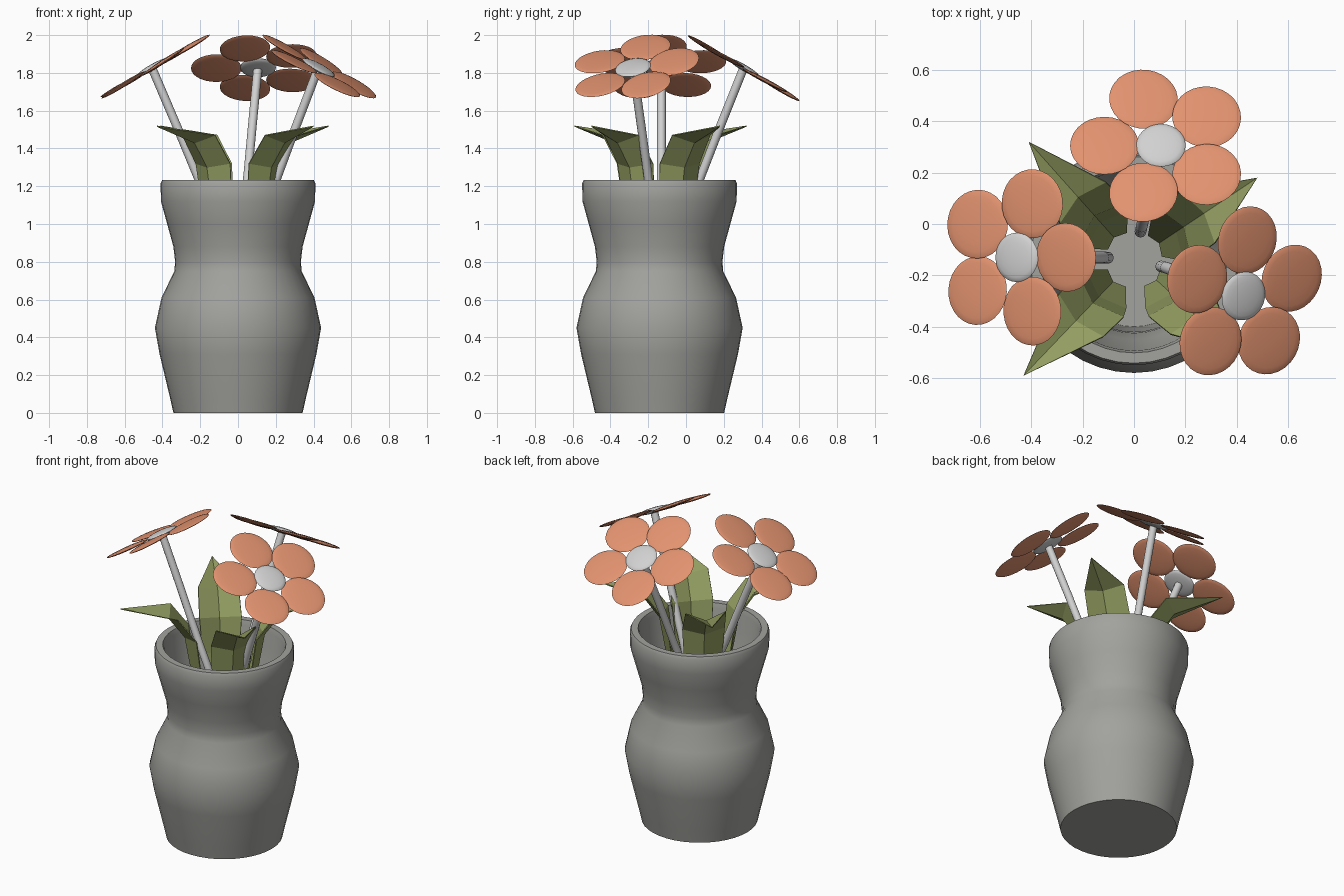
import bpy, bmesh, math
from mathutils import Vector, Matrix

if "Cube" in bpy.data.objects:
    bpy.data.objects.remove(bpy.data.objects["Cube"])

CY = -0.14  # vase axis in y


def material(name, rgb):
    m = bpy.data.materials.new(name)
    m.diffuse_color = (*rgb, 1)
    m.use_nodes = True
    m.node_tree.nodes["Principled BSDF"].inputs["Base Color"].default_value = m.diffuse_color
    return m


grey = material("vase grey", (0.36, 0.36, 0.34))
pale = material("pale grey", (0.64, 0.64, 0.64))
orange = material("petal orange", (0.76, 0.29, 0.16))
green = material("leaf green", (0.29, 0.34, 0.12))


def finish(name, bm, mat, angle=None):
    bmesh.ops.recalc_face_normals(bm, faces=bm.faces)
    me = bpy.data.meshes.new(name)
    bm.to_mesh(me)
    bm.free()
    ob = bpy.data.objects.new(name, me)
    bpy.context.collection.objects.link(ob)
    me.materials.append(mat)
    if angle:
        bpy.ops.object.select_all(action='DESELECT')
        ob.select_set(True)
        bpy.context.view_layer.objects.active = ob
        bpy.ops.object.shade_smooth_by_angle(angle=math.radians(angle))
    return ob


# Vase: outer wall, rim, then inner wall down to the floor
profile = [(0, 0), (0.342, 0), (0.36, 0.08), (0.415, 0.31), (0.44, 0.45),
           (0.405, 0.61), (0.337, 0.75), (0.333, 0.80), (0.342, 0.88),
           (0.375, 1.00), (0.408, 1.12), (0.41, 1.215), (0.402, 1.232),
           (0.362, 1.232), (0.353, 1.20), (0.347, 1.10), (0.31, 0.97),
           (0.285, 0.84), (0.28, 0.76), (0.275, 0.4), (0.26, 0.05), (0, 0.05)]
bm = bmesh.new()
verts = [bm.verts.new((r, 0, z)) for r, z in profile]
edges = [bm.edges.new(p) for p in zip(verts, verts[1:])]
bmesh.ops.spin(bm, geom=verts + edges, cent=(0, 0, 0), axis=(0, 0, 1),
               angle=math.tau, steps=40, use_duplicate=False)
bmesh.ops.remove_doubles(bm, verts=bm.verts, dist=0.0005)
bmesh.ops.translate(bm, verts=bm.verts, vec=(0, CY, 0))
finish("vase", bm, grey, 50)


def disc(bm, frame, x, y, z, radius, thick, tilt=0):
    # flattened sphere lying in the flower plane
    m = (frame @ Matrix.Translation((x, y, z)) @ Matrix.Rotation(tilt, 4, 'X')
         @ Matrix.Diagonal((radius, radius, thick, 1)))
    bmesh.ops.create_uvsphere(bm, u_segments=28, v_segments=10, radius=1, matrix=m)


def flower(name, centre, azimuth, phase, foot):
    # local x runs downhill along the azimuth, head tilted by 30 degrees
    frame = (Matrix.Translation(centre)
             @ Matrix.Rotation(math.radians(azimuth), 4, 'Z')
             @ Matrix.Rotation(math.radians(30), 4, 'Y'))
    bm = bmesh.new()
    for k in range(5):
        a = math.radians(phase + 72 * k)
        spin = frame @ Matrix.Rotation(a, 4, 'Z')
        disc(bm, spin, 0.22, 0, 0, 0.134, 0.011, math.radians(3))
    finish(name + "_petals", bm, orange, 60)
    bm = bmesh.new()
    disc(bm, frame, 0, 0, 0.003, 0.096, 0.017)
    finish(name + "_centre", bm, pale, 60)

    # Stem: upright in the vase, then leaning out to the head
    head = Vector(centre)
    base = Vector((foot[0], foot[1], 1.04))
    mid = base.lerp(head, 0.22) + Vector((0, 0, -0.01))
    low = Vector((foot[0] * 0.85, CY + (foot[1] - CY) * 0.85, 0.85))
    pts = [Vector((low.x, low.y, 0.05)), low, base, mid, base.lerp(head, 0.6), head]
    bm = bmesh.new()
    rings = []
    for i, p in enumerate(pts):
        d = (pts[min(i + 1, 5)] - pts[max(i - 1, 0)]).normalized()
        side = d.cross(Vector((0, 1, 0))).normalized()
        up = d.cross(side)
        rings.append([bm.verts.new(p + 0.023 * (side * math.cos(t) + up * math.sin(t)))
                      for t in (math.tau * j / 12 for j in range(12))])
    for a, b in zip(rings, rings[1:]):
        for j in range(12):
            k = (j + 1) % 12
            bm.faces.new((a[j], a[k], b[k], b[j]))
    bm.faces.new(rings[0])
    bm.faces.new(rings[-1])
    finish(name + "_stem", bm, pale, 50)


flower("left_flower", (-0.455, -0.13, 1.825), 180, 180, (-0.12, -0.13))
flower("back_flower", (0.105, 0.305, 1.825), 90, 90, (0.03, -0.01))
flower("right_flower", (0.425, -0.28, 1.825), -20, 180, (0.125, -0.17))


# Leaves: faceted blades folded along the middle, (edge r, edge z, half width, mid r, mid z)
sections = [(0.10, 0.80, 0.05, 0.12, 0.80), (0.16, 1.10, 0.11, 0.20, 1.10),
            (0.19, 1.32, 0.125, 0.235, 1.30), (0.30, 1.47, 0.12, 0.33, 1.43)]


def leaf(name, tip_x, tip_y):
    d = Vector((tip_x, tip_y - CY, 0))
    reach = d.length
    d.normalize()
    side = Vector((-d.y, d.x, 0))
    o = Vector((0, CY, 0))
    up = Vector((0, 0, 1))
    bm = bmesh.new()
    rows = [[bm.verts.new(o + d * er + up * ez - side * w),
             bm.verts.new(o + d * mr + up * mz),
             bm.verts.new(o + d * er + up * ez + side * w)]
            for er, ez, w, mr, mz in sections]
    tip = bm.verts.new(o + d * reach + up * 1.518)
    for a, b in zip(rows, rows[1:]):
        for j in range(2):
            bm.faces.new((a[j], a[j + 1], b[j + 1], b[j]))
    for j in range(2):
        bm.faces.new((rows[-1][j], rows[-1][j + 1], tip))
    ob = finish(name, bm, green)
    mod = ob.modifiers.new("thickness", 'SOLIDIFY')
    mod.thickness = 0.006
    mod.offset = 0


leaf("front_left_leaf", -0.43, -0.59)
leaf("back_left_leaf", -0.41, 0.32)
leaf("back_right_leaf", 0.48, 0.18)
leaf("front_right_leaf", 0.40, -0.50)
